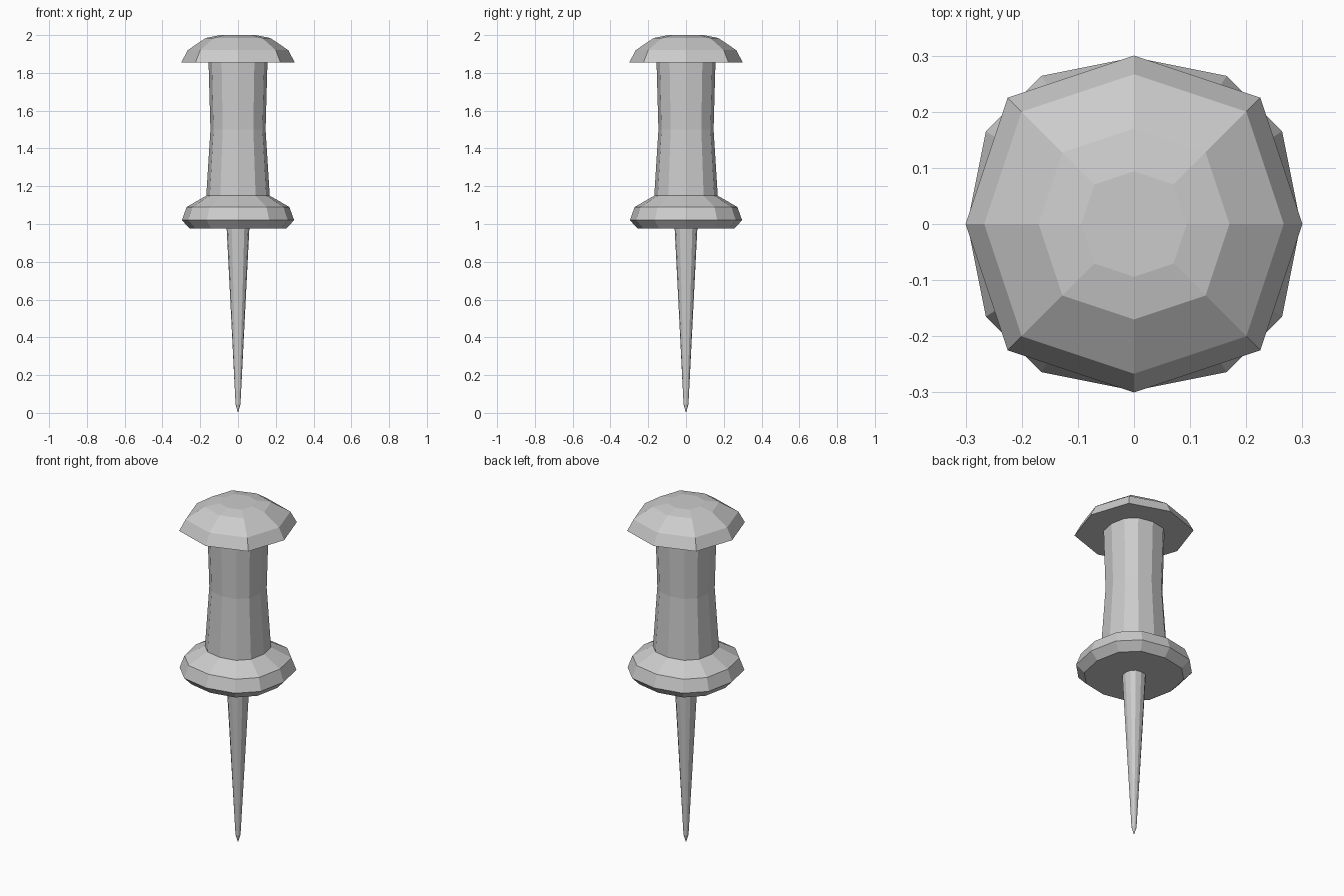
import bpy, bmesh

if "Cube" in bpy.data.objects:
    bpy.data.objects.remove(bpy.data.objects["Cube"])


def ring(radius, steps):
    """Slightly squarish circle: four quadratic arcs with `steps` segments each."""
    pts = []
    for quarter in range(4):
        for i in range(steps):
            t = i / steps
            x, y = radius * (1 - t * t), radius * (1 - (1 - t) ** 2)
            for _ in range(quarter):
                x, y = -y, x
            pts.append((x, y))
    return pts


def lathe(name, profile, steps):
    """Stack rings from (radius, z) pairs, bottom to top; radius 0 makes a point."""
    bm = bmesh.new()
    n = steps * 4
    rings = []
    for r, z in profile:
        if r == 0:
            rings.append([bm.verts.new((0, 0, z))] * n)
        else:
            rings.append([bm.verts.new((x, y, z)) for x, y in ring(r, steps)])
    for low, high in zip(rings, rings[1:]):
        for i in range(n):
            j = (i + 1) % n
            quad = dict.fromkeys((low[i], low[j], high[j], high[i]))
            bm.faces.new(list(quad))
    if profile[0][0] > 0:
        bm.faces.new(rings[0][::-1])
    if profile[-1][0] > 0:
        bm.faces.new(rings[-1])
    bmesh.ops.recalc_face_normals(bm, faces=bm.faces)
    mesh = bpy.data.meshes.new(name)
    bm.to_mesh(mesh)
    bm.free()
    obj = bpy.data.objects.new(name, mesh)
    bpy.context.collection.objects.link(obj)
    return obj


# Tapered needle with a short sharp tip
lathe("needle", [(0, 0.0), (0.013, 0.045), (0.06, 0.975)], 3)

# Collar and waisted grip in one turned body
lathe("grip", [(0.255, 0.975), (0.297, 1.02), (0.272, 1.09),
               (0.168, 1.15), (0.146, 1.5), (0.156, 1.855)], 3)

# Coarser domed cap
lathe("cap", [(0.3, 1.855), (0.267, 1.92), (0.17, 1.985), (0.094, 2.0)], 2)
